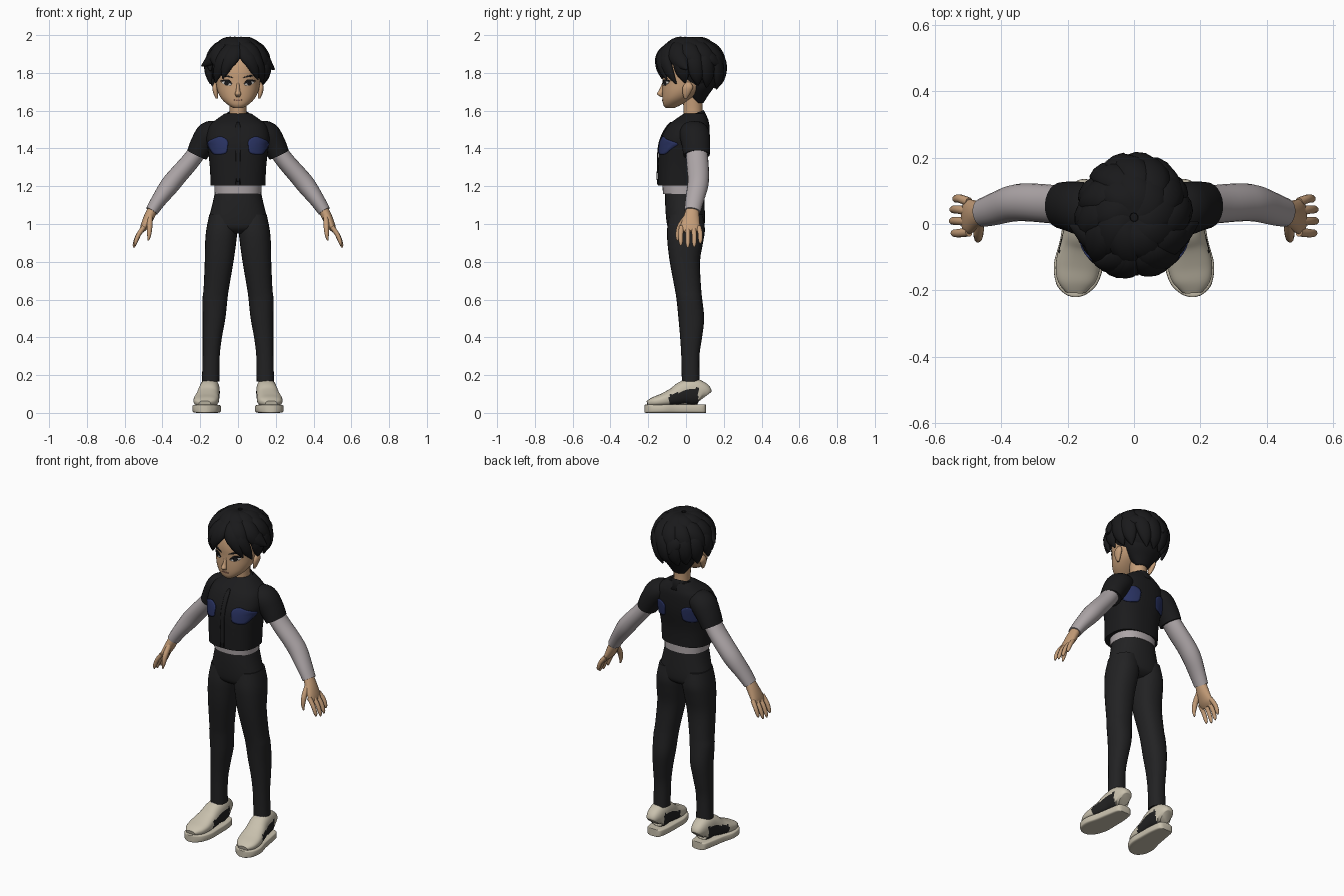
import bpy, bmesh, math, random
from mathutils import Vector
from mathutils.bvhtree import BVHTree

random.seed(4)
if "Cube" in bpy.data.objects:
    bpy.data.objects.remove(bpy.data.objects["Cube"], do_unlink=True)


def material(name, r, g, b):
    m = bpy.data.materials.new(name)
    m.use_nodes = True
    m.diffuse_color = (r, g, b, 1)
    bsdf = m.node_tree.nodes["Principled BSDF"]
    bsdf.inputs["Base Color"].default_value = (r, g, b, 1)
    bsdf.inputs["Roughness"].default_value = 0.8
    return m


SKIN = material("skin", 0.56, 0.34, 0.19)
HAIR = material("black hair", 0.010, 0.010, 0.011)
SHIRT = material("black shirt", 0.011, 0.011, 0.012)
TROUSERS = material("charcoal trousers", 0.016, 0.016, 0.017)
BLUE = material("navy blue", 0.022, 0.032, 0.12)
GREY = material("pale grey", 0.42, 0.38, 0.39)
CREAM = material("cream", 0.58, 0.53, 0.42)
DARK = material("shoe black", 0.015, 0.015, 0.015)
WHITE = material("eye white", 0.7, 0.68, 0.65)
LIP = material("lip", 0.36, 0.17, 0.11)
UP = Vector((0, 0, 1))


def spline(pts, k=4, closed=False):
    """Smooth interpolation through tuples of any length."""
    n, out = len(pts), []
    at = lambda i: pts[i % n] if closed else pts[max(0, min(n - 1, i))]
    for i in range(n if closed else n - 1):
        for s in range(k):
            t = s / k
            out.append([0.5 * (2 * b + (c - a) * t + (2 * a - 5 * b + 4 * c - d) * t * t
                               + (3 * b - a - 3 * c + d) * t ** 3)
                        for a, b, c, d in zip(at(i - 1), at(i), at(i + 1), at(i + 2))])
    return out if closed else out + [list(pts[-1])]


def rings(bm, pts, normal=(0, 1, 0), n=20, p=2, tangent=None, k=4):
    """Sweep an oval through (x, y, z, half width, half depth) stations."""
    pts, loops = spline(pts, k), []
    centres = [Vector(q[:3]) for q in pts]
    for i, q in enumerate(pts):
        c = centres[i]
        t = tangent or (centres[min(i + 1, len(pts) - 1)] - centres[max(i - 1, 0)]).normalized()
        nv = normal(c) if callable(normal) else Vector(normal)
        side = t.cross(nv).normalized()
        nv = side.cross(t)
        loop = []
        for j in range(n):
            a = math.tau * j / n
            u, v = math.cos(a), math.sin(a)
            u, v = (math.copysign(abs(w) ** (2 / p), w) for w in (u, v))
            loop.append(bm.verts.new(c + side * u * max(q[3], 0.001) + nv * v * max(q[4], 0.001)))
        loops.append(loop)
    for a, b in zip(loops, loops[1:]):
        for j in range(n):
            bm.faces.new((a[j], a[j - 1], b[j - 1], b[j]))
    bm.faces.new(loops[0])
    bm.faces.new(loops[-1])


def finish(name, bm, mats, mirror=False, rule=None, angle=45):
    bmesh.ops.recalc_face_normals(bm, faces=bm.faces)
    if rule:
        for f in bm.faces:
            f.material_index = rule(f.calc_center_median(), f.normal)
    me = bpy.data.meshes.new(name)
    bm.to_mesh(me)
    bm.free()
    for m in mats:
        me.materials.append(m)
    ob = bpy.data.objects.new(name, me)
    bpy.context.collection.objects.link(ob)
    bpy.ops.object.select_all(action='DESELECT')
    ob.select_set(True)
    bpy.context.view_layer.objects.active = ob
    bpy.ops.object.shade_smooth_by_angle(angle=math.radians(angle))
    if mirror:
        ob.modifiers.new("mirror", 'MIRROR').use_mirror_merge = False
    return ob


def sweep(name, pts, mat, mirror=False, rule=None, **kw):
    bm = bmesh.new()
    rings(bm, pts, **kw)
    return finish(name, bm, mat if isinstance(mat, list) else [mat], mirror, rule)


def patch(name, outline, target, mat, facing=-1, lift=0.004, mirror=True, k=4):
    """Thin plate: an (x, z) outline laid onto the front or back of a target."""
    tree = BVHTree.FromPolygons([v.co for v in target.data.vertices],
                                [list(f.vertices) for f in target.data.polygons])
    edge = spline(outline, k, True)
    cx, cz = (sum(q[i] for q in edge) / len(edge) for i in (0, 1))

    def drop(x, z):
        hit = tree.ray_cast(Vector((x, facing, z)), Vector((0, -facing, 0)))[0]
        return Vector((x, (hit.y if hit else 0) + facing * lift, z))
    bm = bmesh.new()
    loops = [[bm.verts.new(drop(cx + (x - cx) * s / 5, cz + (z - cz) * s / 5)) for x, z in edge]
             for s in range(1, 6)]
    bm.faces.new(loops[0])
    for a, b in zip(loops, loops[1:]):
        for j in range(len(edge)):
            bm.faces.new((a[j], a[j - 1], b[j - 1], b[j]))
    ob = finish(name, bm, [mat], mirror)
    sol = ob.modifiers.new("plate", 'SOLIDIFY')
    sol.thickness, sol.offset = 0.005, 0
    return ob


# Trousers
sweep("trouser_seat", [(0, -.008, 1.172, .121, .102), (0, -.006, 1.1, .137, .104),
      (0, -.002, 1.02, .155, .102), (0, 0, .975, .15, .092), (0, 0, .95, .09, .06)],
      TROUSERS, tangent=UP, n=32, p=2.3)
sweep("trouser_leg", [(.08, 0, 1.05, .072, .09), (.086, 0, .97, .082, .1), (.092, -.004, .9, .082, .094),
      (.1, -.006, .8, .076, .08), (.115, .01, .66, .067, .07), (.122, .018, .6, .066, .068),
      (.127, .028, .5, .06, .068), (.136, .027, .4, .051, .058), (.142, .023, .3, .045, .048),
      (.145, .025, .165, .046, .047)], TROUSERS, True, tangent=UP, n=24, p=2.3)

# Shirt, undershirt and collar
sweep("undershirt_hem", [(0, -.012, 1.16, .124, .11), (0, -.014, 1.22, .126, .112)],
      GREY, tangent=UP, n=32, p=2.3)
shirt = sweep("shirt_body", [(0, -.024, 1.203, .145, .125), (0, -.022, 1.3, .149, .126),
      (0, -.012, 1.4, .16, .132), (0, -.002, 1.46, .168, .127), (0, .014, 1.52, .152, .11),
      (0, .03, 1.555, .112, .085), (0, .045, 1.585, .07, .055)], SHIRT, tangent=UP, n=48, p=2.5, k=6)
sweep("shirt_sleeve", [(.1, .035, 1.5, .05, .07), (.15, .045, 1.475, .07, .08),
      (.19, .053, 1.42, .064, .075), (.218, .056, 1.365, .056, .07)], SHIRT, True, n=24)
patch("shirt_placket", [(-.012, 1.21), (.012, 1.21), (.012, 1.36), (.012, 1.52), (-.012, 1.52),
      (-.012, 1.36)], shirt, SHIRT, mirror=False)
badge = [(.162, 1.43), (.125, 1.452), (.09, 1.462), (.056, 1.442), (.056, 1.405), (.066, 1.375),
         (.12, 1.368), (.145, 1.39)]
patch("chest_panel", badge, shirt, BLUE)
patch("back_panel", badge, shirt, BLUE, facing=1)
sweep("undershirt_neck", [(0, .025, 1.5, .056, .085), (0, .03, 1.55, .052, .07),
      (0, .038, 1.58, .048, .055)], GREY, tangent=UP)

bm = bmesh.new()
rows = []
for i in range(41):
    s = i / 20 - 1
    row = []
    for scale, spread, dz in ((.93, 168, -.03), (1, 168, .006), (1.32, 140, -.05 - .025 * s ** 6)):
        a = math.radians(180 + s * spread)
        z = 1.567 - .03 * math.cos(a)
        row.append(bm.verts.new((.068 * scale * math.sin(a), .015 - .08 * scale * math.cos(a), z + dz)))
    rows.append(row)
for a, b in zip(rows, rows[1:]):
    for j in (0, 1):
        bm.faces.new((a[j], a[j + 1], b[j + 1], b[j]))
collar = finish("shirt_collar", bm, [SHIRT])
collar.modifiers.new("thickness", 'SOLIDIFY').thickness = 0.008

# Arms and hands
sweep("undershirt_sleeve", [(.18, .052, 1.43, .046, .055), (.25, .06, 1.335, .048, .058),
      (.32, .065, 1.255, .05, .057), (.365, .062, 1.2, .05, .055), (.42, .045, 1.125, .04, .049),
      (.457, .034, 1.068, .034, .043)], GREY, True, n=20)
sweep("palm", [(.446, .036, 1.09, .026, .032), (.472, .029, 1.035, .027, .042),
      (.497, .022, .985, .02, .052), (.512, .022, .96, .01, .044)], SKIN, True)
bm = bmesh.new()
for y, length in ((-.024, .9), (.008, 1), (.038, .97), (.066, .8)):
    tip = y * 1.15
    rings(bm, [(.497, y, .985, .013, .014), (.497 + .032 * length, tip, .985 - .045 * length, .012, .013),
               (.497 + .05 * length, tip, .985 - .09 * length, .010, .011),
               (.497 + .054 * length, tip, .985 - .11 * length, .004, .004)], n=10)
rings(bm, [(.465, .005, 1.04, .014, .016), (.468, -.03, .99, .015, .016), (.47, -.044, .945, .011, .012),
           (.475, -.046, .912, .004, .004)], n=10)
finish("fingers", bm, [SKIN], True)

# Shoes
side_panel = lambda c, n: int(.045 < c.z < .118 + .25 * c.y and -.09 < c.y < .065 and abs(n.x) > .5)
sweep("shoe_upper", [(.15, .1, .085, .03, .04), (.15, .085, .1, .045, .06), (.15, .04, .11, .053, .072),
      (.153, -.01, .105, .056, .065), (.16, -.06, .085, .061, .05), (.168, -.12, .068, .067, .036),
      (.174, -.17, .058, .058, .026), (.176, -.205, .05, .03, .014)],
      [CREAM, DARK], True, side_panel, normal=UP, n=40, p=2.5, k=6)
sweep("shoe_sole", [(.15, .105, .022, .026, .022), (.15, .092, .022, .046, .022),
      (.151, .03, .022, .058, .022), (.157, -.05, .022, .066, .022), (.166, -.12, .022, .075, .022),
      (.172, -.18, .022, .062, .022), (.175, -.21, .022, .034, .022), (.176, -.219, .022, .012, .02)],
      CREAM, True, normal=UP, n=32, p=6, tangent=Vector((0, -1, 0)))
bm = bmesh.new()
for i in range(4):
    y, z = -.02 - .022 * i, .166 - .0175 * i
    rings(bm, [(.122, y, z - .017, .006, .004), (.156, y, z + .002, .006, .004),
               (.19, y, z - .017, .006, .004)], normal=UP, n=8)
finish("shoe_laces", bm, [GREY], True)

# Head and face
sweep("neck", [(0, .04, 1.52, .05, .055), (0, .037, 1.6, .045, .05), (0, .035, 1.7, .05, .055)],
      SKIN, tangent=UP)
head = sweep("head", [(0, -.085, 1.613, .022, .022), (0, -.074, 1.63, .052, .046),
      (0, -.05, 1.66, .085, .075), (0, -.02, 1.7, .107, .106), (0, .002, 1.75, .117, .126),
      (0, .012, 1.81, .122, .136), (0, .02, 1.87, .112, .125), (0, .03, 1.93, .06, .07)],
      SKIN, tangent=UP, n=40, p=2.15)
sweep("nose", [(0, -.116, 1.75, .007, .008), (0, -.128, 1.71, .01, .014), (0, -.138, 1.688, .016, .016),
      (0, -.124, 1.672, .009, .008)], SKIN, tangent=UP)
bm = bmesh.new()
rings(bm, [(.112, -.002, 1.665, .006, .008), (.118, .002, 1.69, .012, .02),
           (.122, .01, 1.725, .014, .028), (.118, .012, 1.752, .006, .01)], tangent=UP, n=14)
finish("ears", bm, [SKIN], True)
patch("eye_white", [(.033, 1.738), (.055, 1.757), (.085, 1.75), (.06, 1.734)], head, WHITE, lift=.001)
patch("iris", [(.048, 1.745), (.06, 1.758), (.072, 1.745), (.06, 1.732)], head, HAIR, lift=.002)
patch("upper_lash", [(.03, 1.74), (.055, 1.766), (.094, 1.757), (.06, 1.757)], head, HAIR, lift=.003)
patch("eyebrow", [(.024, 1.772), (.055, 1.787), (.09, 1.785), (.055, 1.779)], head, HAIR, lift=.002)
patch("mouth", [(-.024, 1.657), (0, 1.659), (.024, 1.657), (0, 1.652)], head, LIP, lift=.001, mirror=False)

# Hair: a cap, a nape and layered tapering locks swirling from the crown
CENTRE = Vector((0, .02, 1.83))


def lock(bm, az0, el0, az1, el1, w=.045, t=.026, flick=0.0):
    pts = []
    for j, taper in enumerate((.5, .95, 1, .72, .08)):
        u = j / 4
        az, el = (math.radians(a + (b - a) * u) for a, b in ((az0, az1), (el0, el1)))
        flat = math.cos(el) ** (.4 if el < 0 else 1)
        k = .93 + flick * u ** 3
        c = CENTRE + Vector((.165 * flat * math.sin(az), -.185 * flat * math.cos(az), .155 * math.sin(el))) * k
        pts.append((*c, w * taper, t * max(taper, .2)))
    rings(bm, pts, normal=lambda c: (c - CENTRE), n=10)


bm = bmesh.new()
bmesh.ops.create_uvsphere(bm, u_segments=32, v_segments=20, radius=1)
for v in bm.verts:
    v.co = Vector((v.co.x * .145, v.co.y * .145 + .048, v.co.z * .145 + 1.835))
rings(bm, [(0, .06, 1.8, .12, .11), (0, .07, 1.73, .105, .08), (0, .065, 1.68, .072, .052),
           (0, .07, 1.64, .04, .022)], tangent=UP)
for i in range(15):
    az = i * 24 + 12
    back = -math.cos(math.radians(az))
    if back > -.5:
        lock(bm, az - 14, 40, az + random.uniform(-6, 6), -38 - 14 * back, .044, flick=random.uniform(-.04, .05))
for i in range(12):
    az = i * 30 + 15
    if 20 < az < 340:
        lock(bm, az - 30, 66, az + 6, random.uniform(-14, -2), .05, .028, random.uniform(0, .07))
for i in range(9):
    lock(bm, i * 40 - 50, 86, i * 40 + 8, random.uniform(22, 34), .052, .026, .02)
# Parted fringe and outward flicks
for a, b, c, d in ((4, 62, 44, -26), (14, 66, 64, -36), (8, 58, 27, -6),
                   (-2, 62, -32, -24), (-12, 66, -54, -34), (-3, 56, -16, -4)):
    lock(bm, a, b, c, d, .04, .024, .03)
for a, b, c, d in ((60, 30, 86, -4), (-55, 34, -84, 2), (120, 30, 146, 4), (-150, 30, -170, -8)):
    lock(bm, a, b, c, d, .04, .024, .24 if abs(c) < 100 else .12)
finish("hair", bm, [HAIR], angle=60)
